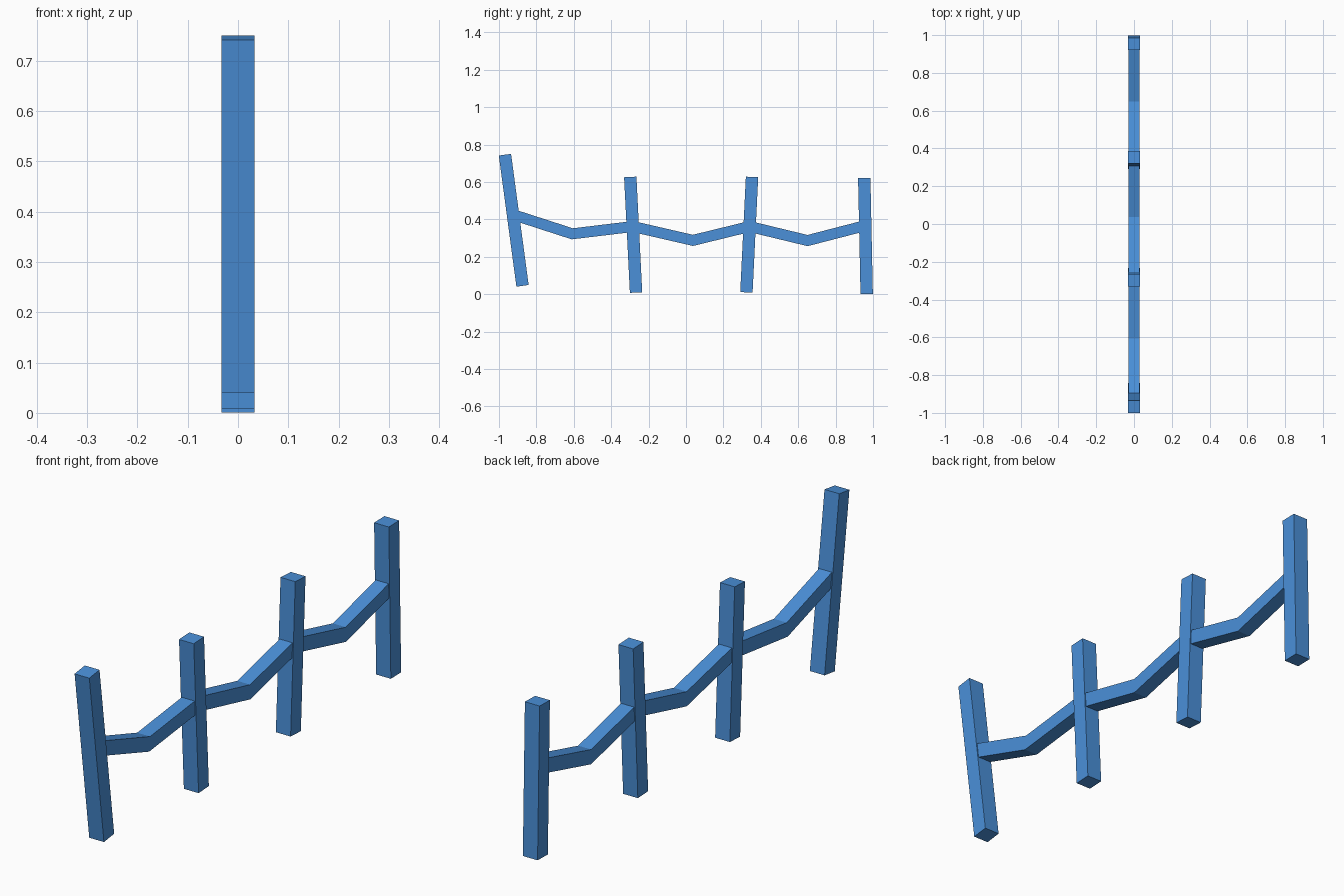
import bpy
import bmesh
from mathutils import Vector

cube = bpy.data.objects.get("Cube")
if cube:
    bpy.data.objects.remove(cube, do_unlink=True)

BLUE = (0.069, 0.279, 0.694, 1)
POST, RAIL = 0.066, 0.058

paint = bpy.data.materials.new("blue paint")
paint.use_nodes = True
paint.diffuse_color = BLUE
paint.node_tree.nodes["Principled BSDF"].inputs["Base Color"].default_value = BLUE


def square_bar(name, path, size):
    """Sweep a square section with mitred corners along (y, z) points."""
    pts = [Vector((0, y, z)) for y, z in path]
    side = Vector((size / 2, 0, 0))
    bm = bmesh.new()
    rings = []
    for i, p in enumerate(pts):
        into = (p - pts[max(i - 1, 0)]).normalized()
        out = (pts[min(i + 1, len(pts) - 1)] - p).normalized()
        along = (into + out).normalized()
        normal = Vector((0, -along.z, along.y))
        # widen the section at bends so that the bar keeps its thickness
        up = normal * (size / 2) / max(along.dot(into), along.dot(out))
        corners = (p - side - up, p + side - up, p + side + up, p - side + up)
        rings.append([bm.verts.new(c) for c in corners])
    for a, b in zip(rings, rings[1:]):
        for k in range(4):
            n = (k + 1) % 4
            bm.faces.new((a[k], a[n], b[n], b[k]))
    bm.faces.new(rings[0][::-1])
    bm.faces.new(rings[-1])
    bmesh.ops.recalc_face_normals(bm, faces=bm.faces)
    mesh = bpy.data.meshes.new(name)
    bm.to_mesh(mesh)
    bm.free()
    mesh.materials.append(paint)
    obj = bpy.data.objects.new(name, mesh)
    bpy.context.collection.objects.link(obj)
    return obj


# leaning posts: bottom and top centres
posts = {
    "front_post": ((-0.874, 0.045), (-0.968, 0.746)),
    "front_middle_post": ((-0.267, 0.009), (-0.298, 0.627)),
    "back_middle_post": ((0.323, 0.010), (0.353, 0.627)),
    "back_post": ((0.966, 0.001), (0.953, 0.622)),
}
for name, path in posts.items():
    square_bar(name, path, POST)

# sagging rails, each bent once between two posts
joints = [(-0.926, 0.426), (-0.284, 0.362), (0.340, 0.362), (0.959, 0.367)]
sags = [(-0.608, 0.323), (0.037, 0.288), (0.650, 0.287)]
names = ["front_rail", "middle_rail", "back_rail"]
for name, start, sag, end in zip(names, joints, sags, joints[1:]):
    square_bar(name, (start, sag, end), RAIL)
